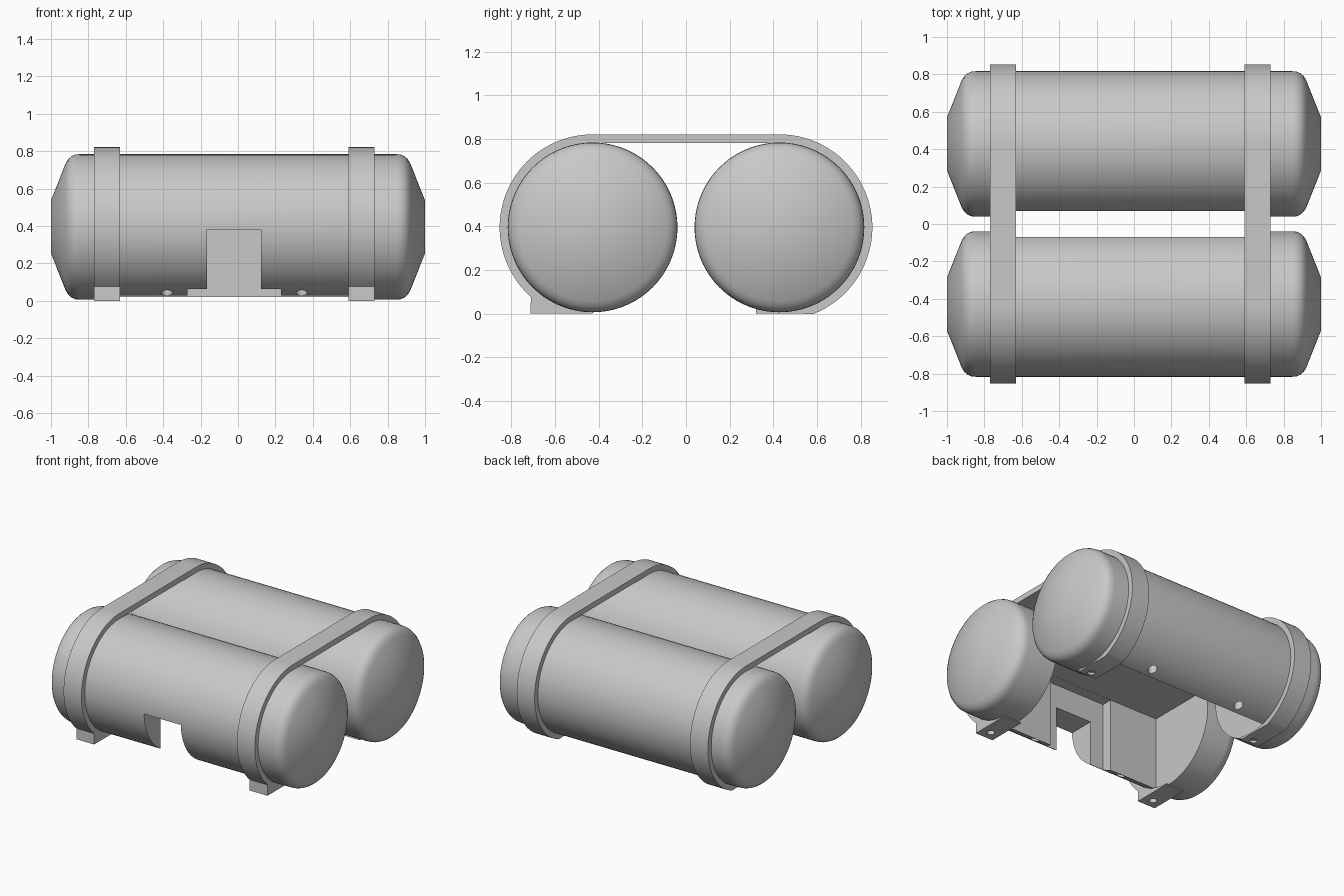
import bpy, bmesh
from math import pi, sin, cos, atan2, radians
from mathutils import Vector

if "Cube" in bpy.data.objects:
    bpy.data.objects.remove(bpy.data.objects["Cube"])

GREY = bpy.data.materials.new("painted grey")
GREY.use_nodes = True
GREY.diffuse_color = (0.58, 0.58, 0.58, 1)
GREY.node_tree.nodes["Principled BSDF"].inputs["Base Color"].default_value = (0.58, 0.58, 0.58, 1)

TANK_Y, TANK_Z, TANK_R = 0.428, 0.395, 0.389
MID = -0.02  # centre of the straps and the underside cut


def finish(name, bm):
    bmesh.ops.recalc_face_normals(bm, faces=bm.faces)
    mesh = bpy.data.meshes.new(name)
    bm.to_mesh(mesh)
    bm.free()
    mesh.materials.append(GREY)
    ob = bpy.data.objects.new(name, mesh)
    bpy.context.collection.objects.link(ob)
    return ob


def box(name, x0, x1, y0, y1, z0, z1):
    bm = bmesh.new()
    bmesh.ops.create_cube(bm, size=1)
    for v in bm.verts:
        v.co = ((x0 + x1) / 2 + v.co.x * (x1 - x0),
                (y0 + y1) / 2 + v.co.y * (y1 - y0),
                (z0 + z1) / 2 + v.co.z * (z1 - z0))
    return finish(name, bm)


def drill(name, x, y, r, top):
    bm = bmesh.new()
    bmesh.ops.create_cone(bm, cap_ends=True, segments=24, radius1=r, radius2=r, depth=top + 0.1)
    bmesh.ops.translate(bm, verts=bm.verts, vec=(x, y, (top - 0.1) / 2))
    return finish(name, bm)


def cut(ob, cutters):
    for c in cutters:
        c.hide_render = True
        c.hide_viewport = True
        mod = ob.modifiers.new("cut", "BOOLEAN")
        mod.operation = "DIFFERENCE"
        mod.solver = "EXACT"
        mod.object = c


def apply_and_smooth(ob):
    graph = bpy.context.evaluated_depsgraph_get()
    mesh = bpy.data.meshes.new_from_object(ob.evaluated_get(graph))
    ob.modifiers.clear()
    ob.data = mesh
    bpy.ops.object.select_all(action="DESELECT")
    ob.select_set(True)
    bpy.context.view_layer.objects.active = ob
    bpy.ops.object.shade_smooth_by_angle(angle=radians(25))


def tank(name, y):
    # half profile mirrored along x, then spun about the tank axis
    half = [(1.0, 0.0), (1.0, 0.142), (0.922, 0.338), (0.908, 0.362),
            (0.89, 0.378), (0.868, 0.387), (0.845, TANK_R)]
    profile = half + [(-x, r) for x, r in reversed(half)]
    bm = bmesh.new()
    verts = [bm.verts.new((x, y, TANK_Z + r)) for x, r in profile]
    edges = [bm.edges.new(pair) for pair in zip(verts, verts[1:])]
    bmesh.ops.spin(bm, geom=verts + edges, cent=(0, y, TANK_Z), axis=(1, 0, 0),
                   angle=2 * pi, steps=72)
    bmesh.ops.remove_doubles(bm, verts=bm.verts, dist=0.0005)
    return finish(name, bm)


def arc(y, r, a0, a1, n=40):
    return [(y + r * cos(a0 + (a1 - a0) * i / n), TANK_Z + r * sin(a0 + (a1 - a0) * i / n))
            for i in range(n + 1)]


def strap(name, x, width=0.14):
    # outline: front foot, over both tanks, back foot, then back along the inside
    outer, inner = 0.426, TANK_R - 0.002
    front_end = atan2(0.08 - TANK_Z, -0.28) + 2 * pi
    back_end = -atan2(TANK_Z, 0.157)
    outline = [(-TANK_Y, 0), (-0.712, 0)]
    outline += arc(-TANK_Y, outer, front_end, pi / 2)
    outline += arc(TANK_Y, outer, pi / 2, back_end)
    outline += [(0.32, 0)]
    outline += arc(TANK_Y, inner, -pi / 2 - 0.28, pi / 2)
    outline += arc(-TANK_Y, inner, pi / 2, 1.5 * pi)
    bm = bmesh.new()
    face = bm.faces.new([bm.verts.new((x - width / 2, y, z)) for y, z in outline])
    ext = bmesh.ops.extrude_face_region(bm, geom=[face])
    moved = [g for g in ext["geom"] if isinstance(g, bmesh.types.BMVert)]
    bmesh.ops.translate(bm, verts=moved, vec=Vector((width, 0, 0)))
    bmesh.ops.triangulate(bm, faces=[f for f in bm.faces if len(f.verts) > 4])
    return finish(name, bm)


# Cutters: equipment bay under both tanks, shallow recess and front doorway
bay = box("bay_cutter", MID - 0.63, MID + 0.63, -0.555, 0.535, -0.1, 0.548)
recess = box("recess_cutter", MID - 0.25, MID + 0.25, -0.63, -0.3, -0.1, 0.547)
doorway = box("doorway_cutter", MID - 0.145, MID + 0.125 + 0.018, -1.0, -0.3, -0.12, 0.38)
helpers = [bay, recess, doorway]

# Tanks with drain holes on the underside
for side, y in (("front", -1), ("back", 1)):
    ob = tank(side + "_tank", y * TANK_Y)
    holes = [drill(side + "_drain_cutter", MID + s * 0.36, y * 0.59, 0.03, 0.1) for s in (-1, 1)]
    cut(ob, ([bay, recess, doorway] if y < 0 else [bay]) + holes)
    helpers += holes
    apply_and_smooth(ob)

# Straps with bolt holes in their feet
for side, s in (("right", -1), ("left", 1)):
    x = MID + s * 0.68
    ob = strap(side + "_strap", x)
    holes = [drill(side + "_bolt_cutter", x, y, 0.025, top) for y, top in ((-0.645, 0.06), (0.36, 0.05))]
    cut(ob, holes)
    helpers += holes
    apply_and_smooth(ob)

# Cutters are no longer needed
for h in helpers:
    bpy.data.objects.remove(h)
